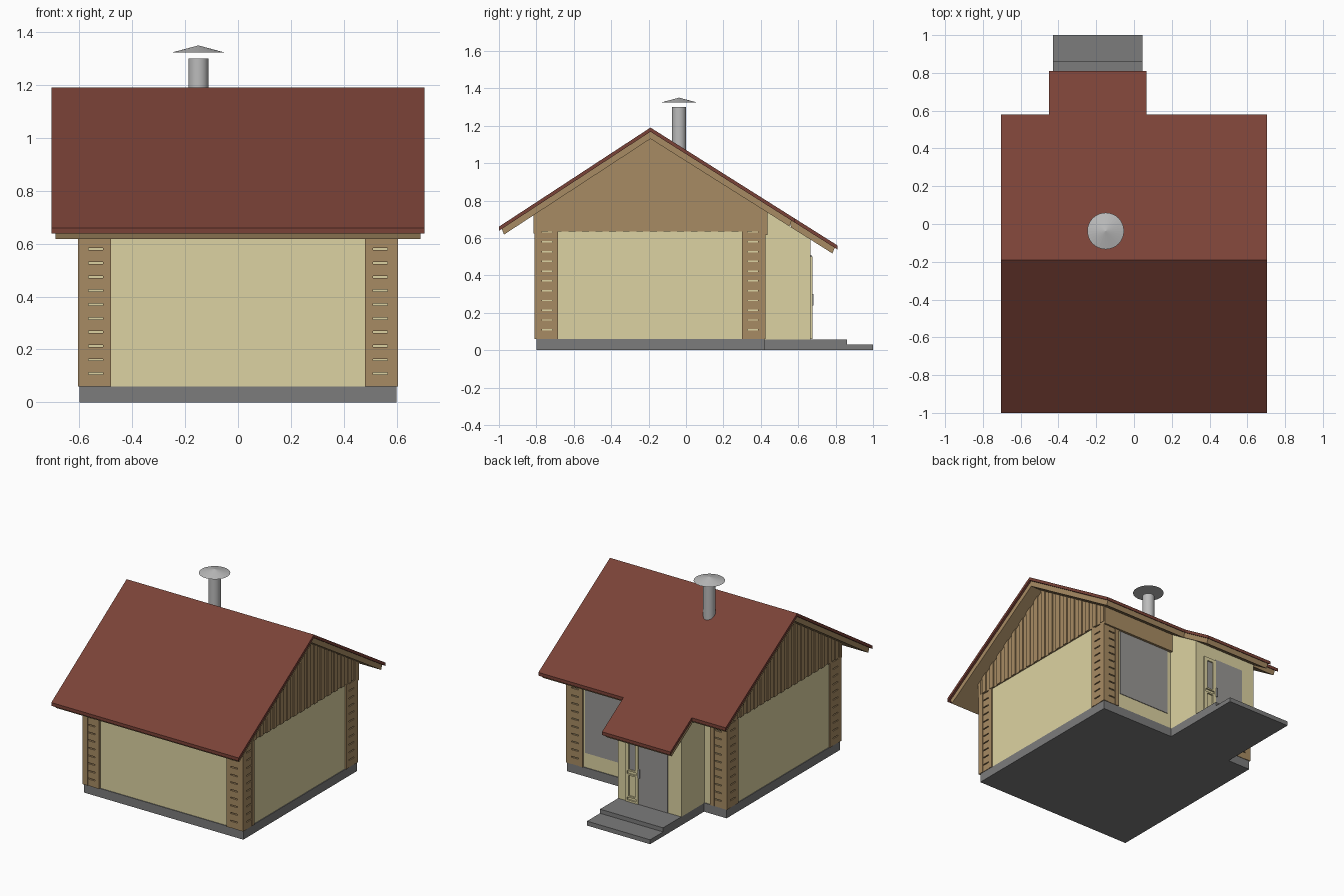
import bpy, math

if "Cube" in bpy.data.objects:
    bpy.data.objects.remove(bpy.data.objects["Cube"])

def mat(name, r, g, b):
    m = bpy.data.materials.new(name)
    m.diffuse_color = (r, g, b, 1)
    m.use_nodes = True
    m.node_tree.nodes["Principled BSDF"].inputs["Base Color"].default_value = m.diffuse_color
    return m

RED = mat("roof_red", 0.195, 0.054, 0.038)
CREAM = mat("cream_plaster", 0.72, 0.65, 0.36)
WOOD = mat("wood", 0.39, 0.26, 0.125)
STONE = mat("concrete", 0.2, 0.2, 0.2)
GLASS = mat("glass", 0.32, 0.31, 0.30)
STEEL = mat("steel", 0.5, 0.5, 0.5)

def mesh(name, parts, m):
    """One object from several (verts, faces) pieces."""
    vs, fs = [], []
    for v, f in parts:
        n = len(vs)
        vs += v
        fs += [[i + n for i in face] for face in f]
    me = bpy.data.meshes.new(name)
    me.from_pydata(vs, [], fs)
    me.materials.append(m)
    ob = bpy.data.objects.new(name, me)
    bpy.context.collection.objects.link(ob)
    return ob

def prism(x0, x1, pts):
    """Extrude a counter-clockwise (y, z) outline along x."""
    n = len(pts)
    v = [(x0, *p) for p in pts] + [(x1, *p) for p in pts]
    f = [list(range(n))[::-1], list(range(n, 2 * n))]
    f += [[i, (i + 1) % n, (i + 1) % n + n, i + n] for i in range(n)]
    return v, f

def box(x0, x1, y0, y1, z0, z1):
    x0, x1 = sorted((x0, x1))
    y0, y1 = sorted((y0, y1))
    return prism(x0, x1, [(y0, z0), (y1, z0), (y1, z1), (y0, z1)])

RY, RZ = -0.19, 1.19
def top(y):
    return RZ + 0.654 * (y - RY) if y < RY else RZ - 0.63 * (y - RY)

def layer(x0, x1, ys, a, b, cut=0.012):
    """Sheet following the roof slope between depths a and b."""
    ends = list(ys)
    low = [ends[0] + cut] + ends[1:-1] + [ends[-1] - cut]
    return prism(x0, x1, [(y, top(y) - b) for y in low] + [(y, top(y) - a) for y in reversed(ends)])

# base slab, porch and step
mesh("foundation", [box(-0.6, 0.6, -0.8, 0.42, 0, 0.06)], STONE)
mesh("porch", [box(-0.43, 0.045, 0.42, 0.86, 0, 0.058)], STONE)
mesh("porch_step", [box(-0.43, 0.045, 0.86, 1.0, 0, 0.03)], STONE)

# walls up to the underside of the roof
under = lambda y: (y, top(y) - 0.058)
mesh("main_walls", [prism(-0.595, 0.595, [(-0.795, 0.06), (0.415, 0.06), under(0.415), under(RY), under(-0.795)])], CREAM)
mesh("entrance_bay", [prism(-0.43, 0.045, [(0.415, 0.058), (0.665, 0.058), under(0.665), under(0.415)])], CREAM)

# roof covering and wooden deck, with the strip over the entrance
mesh("roof", [layer(-0.705, 0.705, (-1.0, RY, 0.58), 0, 0.022, 0)], RED)
mesh("entrance_roof", [layer(-0.45, 0.065, (0.58, 0.81), 0, 0.022, 0)], RED)
mesh("roof_deck", [layer(-0.69, 0.69, (-0.985, RY, 0.565), 0.022, 0.06)], WOOD)
mesh("entrance_roof_deck", [layer(-0.44, 0.055, (0.55, 0.795), 0.022, 0.06)], WOOD)

# corner cladding: two planks with short rungs between, on both faces of each corner
planks, rungs = [], []
for sx in (-1, 1):
    for yc, sy in ((-0.81, -1), (0.425, 1)):
        for a, b in ((0, 0.04), (0.095, 0.125)):
            planks.append(box(sx * (0.605 - a), sx * (0.605 - b), yc, yc - sy * 0.025, 0.06, 0.635))
            planks.append(box(sx * 0.605, sx * 0.58, yc - sy * a, yc - sy * b, 0.06, 0.635))
        for i in range(11):
            z = 0.06 + i * 0.0523
            rungs.append(box(sx * 0.565, sx * 0.51, yc - sy * 0.002, yc - sy * 0.025, z, z + 0.045))
            rungs.append(box(sx * 0.603, sx * 0.58, yc - sy * 0.04, yc - sy * 0.095, z, z + 0.045))
mesh("corner_planks", planks, WOOD)
mesh("corner_rungs", rungs, WOOD)

# gable boards, alternating in depth, cut to the roof slope
boards = []
N = 34
w = (0.425 + 0.81) / N
for i in range(N):
    y0 = -0.81 + i * w
    y1 = y0 + w
    out = 0.608 if i % 2 else 0.601
    tops = [(y1, top(y1) - 0.058), (y0, top(y0) - 0.058)]
    if y0 < RY < y1:
        tops.insert(1, (RY, RZ - 0.058))
    for x0, x1 in ((0.585, out), (-out, -0.585)):
        boards.append(prism(x0, x1, [(y0, 0.635), (y1, 0.635)] + tops))
mesh("gable_boards", boards, WOOD)

# beams under the eaves
mesh("eave_beams", [
    prism(-0.605, 0.605, [(-0.815, 0.625), (-0.79, 0.625), under(-0.79), under(-0.815)]),
    prism(-0.605, 0.605, [(0.41, 0.615), (0.435, 0.615), under(0.435), under(0.41)])], WOOD)

# glazing
mesh("back_window", [box(0.075, 0.465, 0.41, 0.419, 0.16, 0.615)], GLASS)
mesh("entrance_glass", [box(-0.33, -0.112, 0.66, 0.671, 0.06, 0.51)], GLASS)
mesh("side_light_glass", [box(-0.095, -0.03, 0.66, 0.667, 0.28, 0.48)], GLASS)

def frame(x0, x1, z0, z1, t=0.012):
    return [box(x0, x0 + t, 0.66, 0.675, z0, z1), box(x1 - t, x1, 0.66, 0.675, z0, z1),
            box(x0 + t, x1 - t, 0.66, 0.675, z0, z0 + t), box(x0 + t, x1 - t, 0.66, 0.675, z1 - t, z1)]

mesh("side_light_frame", frame(-0.11, -0.018, 0.06, 0.5) + frame(-0.098, -0.03, 0.27, 0.488, 0.01)
     + frame(-0.098, -0.03, 0.09, 0.25, 0.01), CREAM)
mesh("door_handle", [box(-0.122, -0.114, 0.67, 0.682, 0.24, 0.3)], STEEL)

# chimney pipe with floating conical cap
bpy.ops.mesh.primitive_cylinder_add(vertices=32, radius=0.038, depth=0.3, location=(-0.15, -0.037, 1.15))
pipe = bpy.context.object
pipe.name = "chimney_pipe"
bpy.ops.object.shade_smooth_by_angle(angle=math.radians(40))
bpy.ops.mesh.primitive_cone_add(vertices=32, radius1=0.097, radius2=0, depth=0.026, location=(-0.15, -0.037, 1.337))
cap = bpy.context.object
cap.name = "chimney_cap"
for o in (pipe, cap):
    o.data.materials.append(STEEL)
